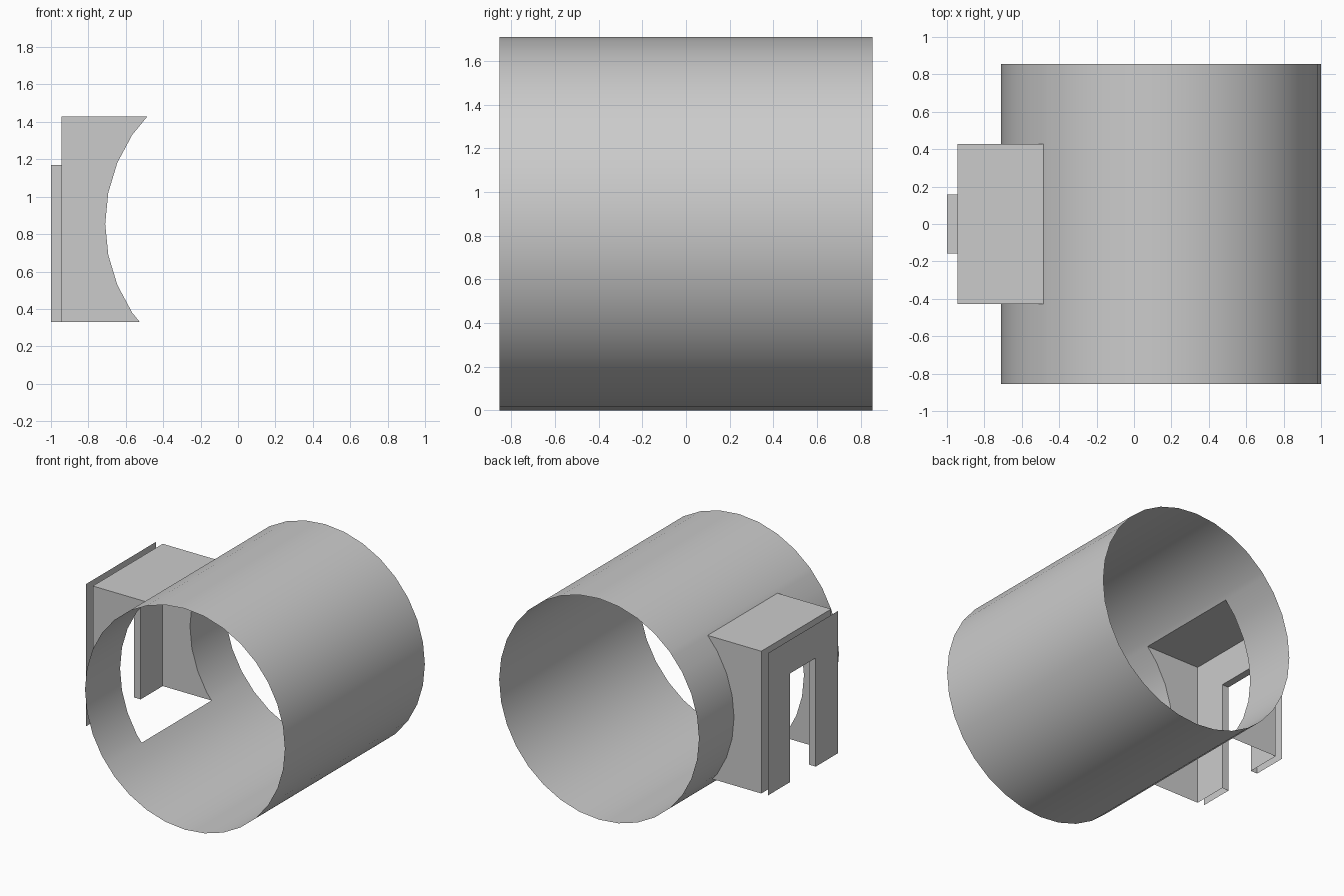
import bpy
import bmesh
from math import pi
from mathutils import Matrix, Vector

cube = bpy.data.objects.get("Cube")
if cube:
    bpy.data.objects.remove(cube)

R, CX = 0.855, 0.145            # tube radius and axis position
HALF, LOW, TOP = 0.427, 0.33, 1.43   # porch half width, bottom, top
WALL, FACE = -0.943, -1.0       # inner wall and outer plate
DOOR, LINTEL = 0.157, 1.17      # doorway half width and height

grey = bpy.data.materials.new("plain grey")
grey.use_nodes = True
grey.diffuse_color = (0.6, 0.6, 0.6, 1)
grey.node_tree.nodes["Principled BSDF"].inputs["Base Color"].default_value = grey.diffuse_color


def finish(name, bm, smooth=False):
    mesh = bpy.data.meshes.new(name)
    bm.to_mesh(mesh)
    bm.free()
    mesh.materials.append(grey)
    obj = bpy.data.objects.new(name, mesh)
    bpy.context.collection.objects.link(obj)
    if smooth:
        bpy.ops.object.select_all(action="DESELECT")
        obj.select_set(True)
        bpy.context.view_layer.objects.active = obj
        bpy.ops.object.shade_smooth_by_angle(angle=pi / 6)
    return obj


# Open tube lying along y
bm = bmesh.new()
bmesh.ops.create_cone(bm, cap_ends=False, segments=32, radius1=R, radius2=R, depth=2 * R,
                      matrix=Matrix.Translation((CX, 0, R)) @ Matrix.Rotation(pi / 2, 4, "X"))

# Cut the side opening where the porch joins
for co, no in (((0, HALF, 0), (0, 1, 0)), ((0, -HALF, 0), (0, 1, 0)),
               ((0, 0, LOW), (0, 0, 1)), ((0, 0, TOP), (0, 0, 1))):
    side = [f for f in bm.faces if f.calc_center_median().x < -0.3]
    geom = side + list({e for f in side for e in f.edges}) + list({v for f in side for v in f.verts})
    bmesh.ops.bisect_plane(bm, geom=geom, plane_co=co, plane_no=no, dist=1e-5)


def in_opening(face):
    c = face.calc_center_median()
    return c.x < -0.3 and abs(c.y) < HALF and LOW < c.z < TOP


bmesh.ops.delete(bm, geom=[f for f in bm.faces if in_opening(f)], context="FACES")

# Porch sides and roof: sweep the rim of the opening out to the wall
porch = bmesh.new()
for e in bm.edges:
    a, b = (v.co.copy() for v in e.verts)
    mid = (a + b) / 2
    if e.is_boundary and abs(mid.y) < R - 0.01 and mid.z > LOW + 0.001:
        ring = [a, b, Vector((WALL, b.y, b.z)), Vector((WALL, a.y, a.z))]
        porch.faces.new([porch.verts.new(p) for p in ring])
bmesh.ops.remove_doubles(porch, verts=porch.verts[:], dist=1e-4)
bmesh.ops.recalc_face_normals(porch, faces=porch.faces[:])
finish("tube", bm, smooth=True)
finish("porch_sides_and_roof", porch)

# Inner wall and outer plate share one outline with a doorway
doorway = [(DOOR, LOW), (DOOR, LINTEL), (-DOOR, LINTEL), (-DOOR, LOW)]
outline = [(-HALF, LOW), (-HALF, TOP), (HALF, TOP), (HALF, LOW)] + doorway
for name, x in (("porch_wall", WALL), ("front_plate", FACE)):
    bm = bmesh.new()
    bm.faces.new([bm.verts.new((x, y, z)) for y, z in outline])
    bmesh.ops.recalc_face_normals(bm, faces=bm.faces[:])
    bm.normal_update()
    for f in bm.faces:
        if f.normal.x > 0:
            f.normal_flip()
    bmesh.ops.triangulate(bm, faces=bm.faces[:])
    finish(name, bm)

# Jambs and lintel lining the doorway
bm = bmesh.new()
for (y0, z0), (y1, z1) in zip(doorway, doorway[1:]):
    quad = [(WALL, y0, z0), (WALL, y1, z1), (FACE, y1, z1), (FACE, y0, z0)]
    bm.faces.new([bm.verts.new(p) for p in quad])
bmesh.ops.remove_doubles(bm, verts=bm.verts[:], dist=1e-4)
finish("doorway_lining", bm)
